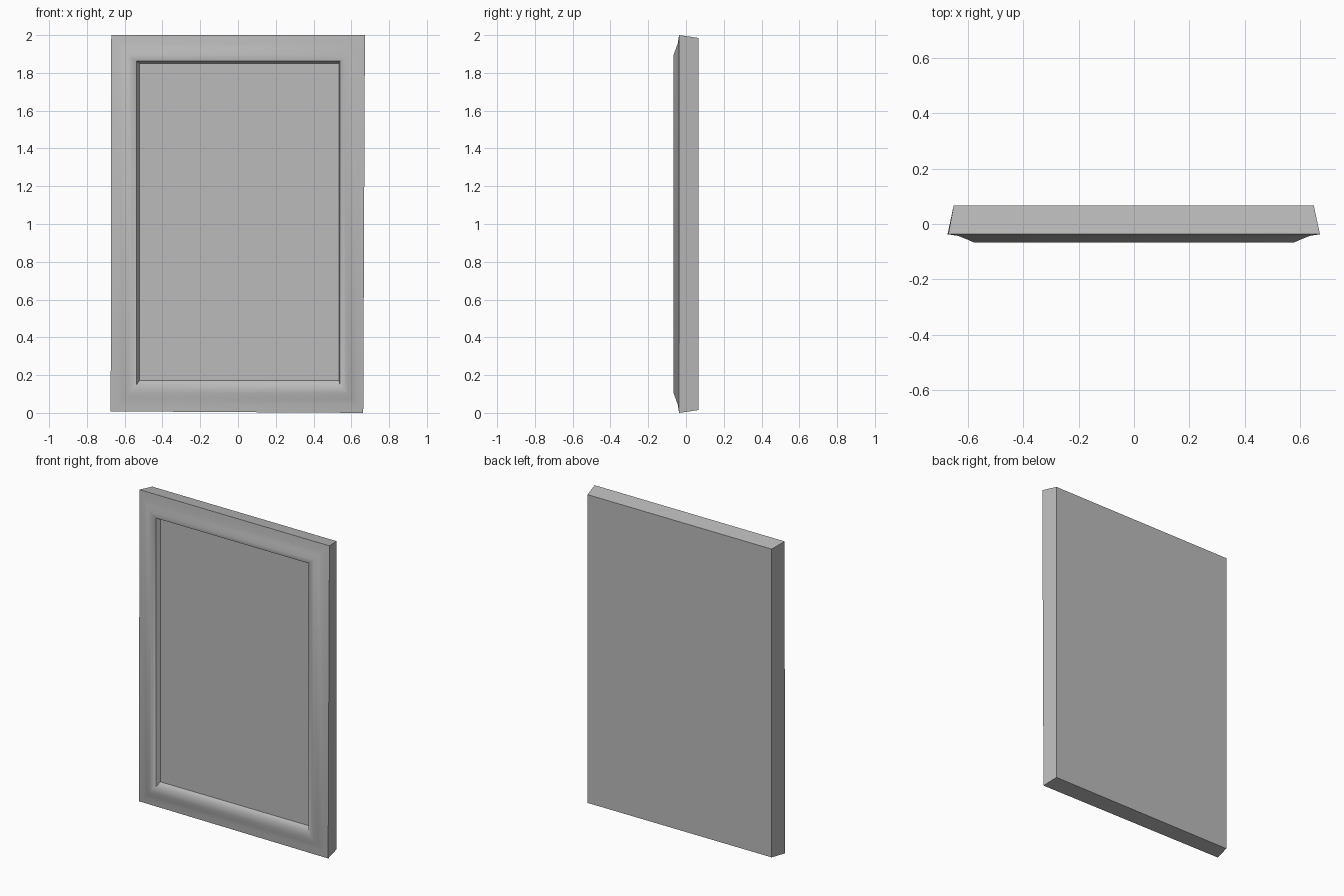
import bpy
import bmesh

cube = bpy.data.objects.get("Cube")
if cube:
    bpy.data.objects.remove(cube)

# Single grey finish
grey = bpy.data.materials.new("matte grey")
grey.use_nodes = True
colour = (0.5, 0.5, 0.5, 1)
grey.diffuse_color = colour
bsdf = next(n for n in grey.node_tree.nodes if n.type == "BSDF_PRINCIPLED")
bsdf.inputs["Base Color"].default_value = colour


def rectangle(left, right, bottom, top, y):
    """Corners of an upright rectangle, counter-clockwise from the front."""
    return [(left, y, bottom), (right, y, bottom), (right, y, top), (left, y, top)]


# Rings from the back edge, over the moulding, down to the recessed panel
rings = [
    rectangle(-0.652, 0.65, 0.015, 1.985, 0.066),
    [(-0.674, -0.037, 0.008), (0.663, -0.037, 0.0),
     (0.672, -0.037, 2.0), (-0.671, -0.037, 2.0)],
    rectangle(-0.635, 0.635, 0.042, 1.958, -0.043),
    rectangle(-0.605, 0.605, 0.075, 1.925, -0.055),
    rectangle(-0.58, 0.58, 0.105, 1.895, -0.066),
    rectangle(-0.56, 0.56, 0.125, 1.878, -0.066),
    rectangle(-0.538, 0.54, 0.147, 1.862, -0.06),
    rectangle(-0.522, 0.534, 0.172, 1.85, -0.036),
]

bm = bmesh.new()
loops = [[bm.verts.new(co) for co in ring] for ring in rings]
for outer, inner in zip(loops, loops[1:]):
    for i in range(4):
        j = (i + 1) % 4
        bm.faces.new((outer[i], outer[j], inner[j], inner[i]))
bm.faces.new(loops[0][::-1])
bm.faces.new(loops[-1])
bmesh.ops.recalc_face_normals(bm, faces=bm.faces)

mesh = bpy.data.meshes.new("framed_panel")
bm.to_mesh(mesh)
bm.free()
mesh.materials.append(grey)
panel = bpy.data.objects.new("framed_panel", mesh)
bpy.context.collection.objects.link(panel)

# Soft moulding with crisp outer edges
bpy.ops.object.select_all(action="DESELECT")
panel.select_set(True)
bpy.context.view_layer.objects.active = panel
bpy.ops.object.shade_smooth_by_angle(angle=0.6)
